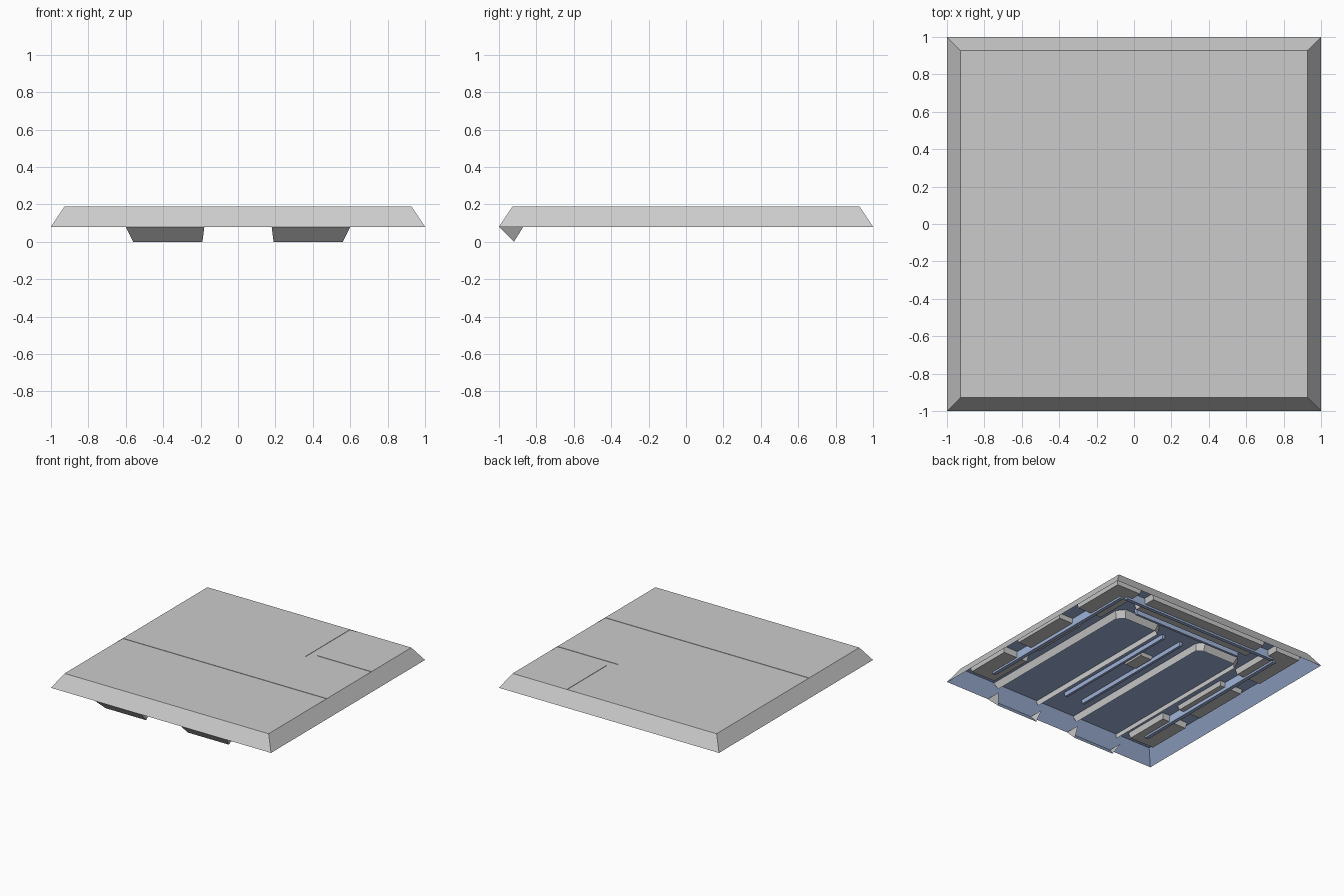
import bpy, bmesh

if "Cube" in bpy.data.objects:
    bpy.data.objects.remove(bpy.data.objects["Cube"])

TOP, RIM, IN = 0.19, 0.08, 0.927
GROOVE = TOP - 0.003

blue = bpy.data.materials.new("underside_blue")
blue.diffuse_color = (0.36, 0.47, 0.72, 1)
blue.use_nodes = True
blue.node_tree.nodes["Principled BSDF"].inputs["Base Color"].default_value = blue.diffuse_color


def mesh_object(name, faces, mat=None):
    """Make an object from a list of faces given as point lists."""
    bm = bmesh.new()
    for f in faces:
        bm.faces.new([bm.verts.new(p) for p in f])
    bmesh.ops.remove_doubles(bm, verts=bm.verts, dist=1e-5)
    me = bpy.data.meshes.new(name)
    bm.to_mesh(me)
    bm.free()
    if mat:
        me.materials.append(mat)
    ob = bpy.data.objects.new(name, me)
    bpy.context.collection.objects.link(ob)
    return ob


def flat(points, z):
    return [(x, y, z) for x, y in points]


def band(a, za, b, zb, closed=True):
    """Quads joining outline a at za to outline b at zb."""
    n = len(a)
    return [[(*a[i], za), (*a[(i + 1) % n], za), (*b[(i + 1) % n], zb), (*b[i], zb)]
            for i in range(n if closed else n - 1)]


def rect(x0, x1, y0, y1):
    return [(x0, y0), (x1, y0), (x1, y1), (x0, y1)]


def block(name, x0, x1, y0, y1, z, taper=0.01, mat=None):
    """Raised block on the underside, open where it meets the deck."""
    low, high = rect(x0 + taper, x1 - taper, y0 + taper, y1 - taper), rect(x0, x1, y0, y1)
    return mesh_object(name, band(low, z, high, GROOVE - 0.001) + [flat(low, z)[::-1]], mat)


def panel(name, outline):
    """Deck panel with a thin edge down to the groove floor."""
    mesh_object(name, [flat(outline, TOP)] + band(outline, GROOVE, outline, TOP))


# Sloping rim with a blue inner lining, open underneath
mesh_object("sloped_rim", band(rect(-1, 1, -1, 1), RIM, rect(-IN, IN, -IN, IN), TOP))
a, b = 0.996, IN - 0.004
lining = band(rect(-a, a, -a, a), RIM, rect(-b, b, -b, b), GROOVE - 0.001)
mesh_object("rim_lining", [f[::-1] for f in lining], blue)
mesh_object("deck_lining", [flat(rect(-b, b, -b, b), GROOVE - 0.001)[::-1]], blue)

# Deck panels standing slightly above the shallow groove floors
panel("front_deck", rect(-IN, IN, -IN, -0.275))
panel("corner_deck", rect(0.435, IN, 0.41, IN))
panel("main_deck", [(-IN, -0.17), (IN, -0.17), (IN, 0.345), (0.37, 0.345), (0.37, IN), (-IN, IN)])
mesh_object("cross_groove", [flat(rect(-IN, IN, -0.275, -0.17), GROOVE)])
mesh_object("corner_groove", [flat(rect(0.37, IN, 0.345, 0.41), GROOVE),
                              flat(rect(0.37, 0.435, 0.41, IN), GROOVE)])

for s, side in ((1, "right"), (-1, "left")):
    def span(a, b):
        return (min(s * a, s * b), max(s * a, s * b))

    # Front hooks hanging below the rim
    o0, o1, i0, i1 = s * 0.6, s * 0.56, s * 0.18, s * 0.19
    faces = [[(i0, -1, RIM), (i1, -0.92, 0), (o1, -0.92, 0), (o0, -1, RIM)],
             [(o0, -1, RIM), (o1, -0.92, 0), (o0, -0.87, RIM)],
             [(i0, -0.87, RIM), (i1, -0.92, 0), (i0, -1, RIM)]]
    if s < 0:
        faces = [f[::-1] for f in faces]
    mesh_object(side + "_hook", faces)
    back = [(i0, -0.995, RIM), (o0, -0.995, RIM), (o1, -0.917, 0.001), (i1, -0.917, 0.001)]
    mesh_object(side + "_hook_lining", [back if s < 0 else back[::-1]], blue)

    # Channel walls running back from each hook
    low = [(0.19, -0.9), (0.19, 0.5), (0.24, 0.53), (0.53, 0.53), (0.58, 0.48), (0.58, -0.9)]
    high = [(0.18, -0.93), (0.18, 0.51), (0.23, 0.56), (0.55, 0.56), (0.6, 0.5), (0.6, -0.93)]
    low, high = ([(s * x, y) for x, y in p] for p in (low, high))
    walls = band(low, 0.13, high, GROOVE - 0.001, closed=False)
    if s > 0:
        walls = [f[::-1] for f in walls]
    mesh_object(side + "_channel_wall", walls)

    # Side blocks and long rails of the underside
    block(side + "_front_block", *span(0.66, 0.9), -0.85, -0.45, 0.14)
    block(side + "_middle_block", *span(0.68, 0.9), -0.3, 0.2, 0.15)
    block(side + "_back_block", *span(0.66, 0.9), 0.4, 0.88, 0.14)
    block(side + "_rail", *span(0.73, 0.77), -0.75, 0.75, 0.125, 0.005, blue)

# Back blocks and cross rails
block("back_block", -0.55, 0.55, 0.66, 0.88, 0.14)
block("back_rail", -0.72, 0.72, 0.74, 0.78, 0.125, 0.005, blue)
block("inner_back_rail", -0.5, 0.5, 0.6, 0.63, 0.14, 0.005, blue)

# Narrow spine between the channels
for x in (-0.1, 0.07):
    block("spine_rail", x, x + 0.03, -0.7, 0.45, 0.155, 0.005, blue)
block("spine_block", -0.06, 0.06, -0.05, 0.15, 0.16)
